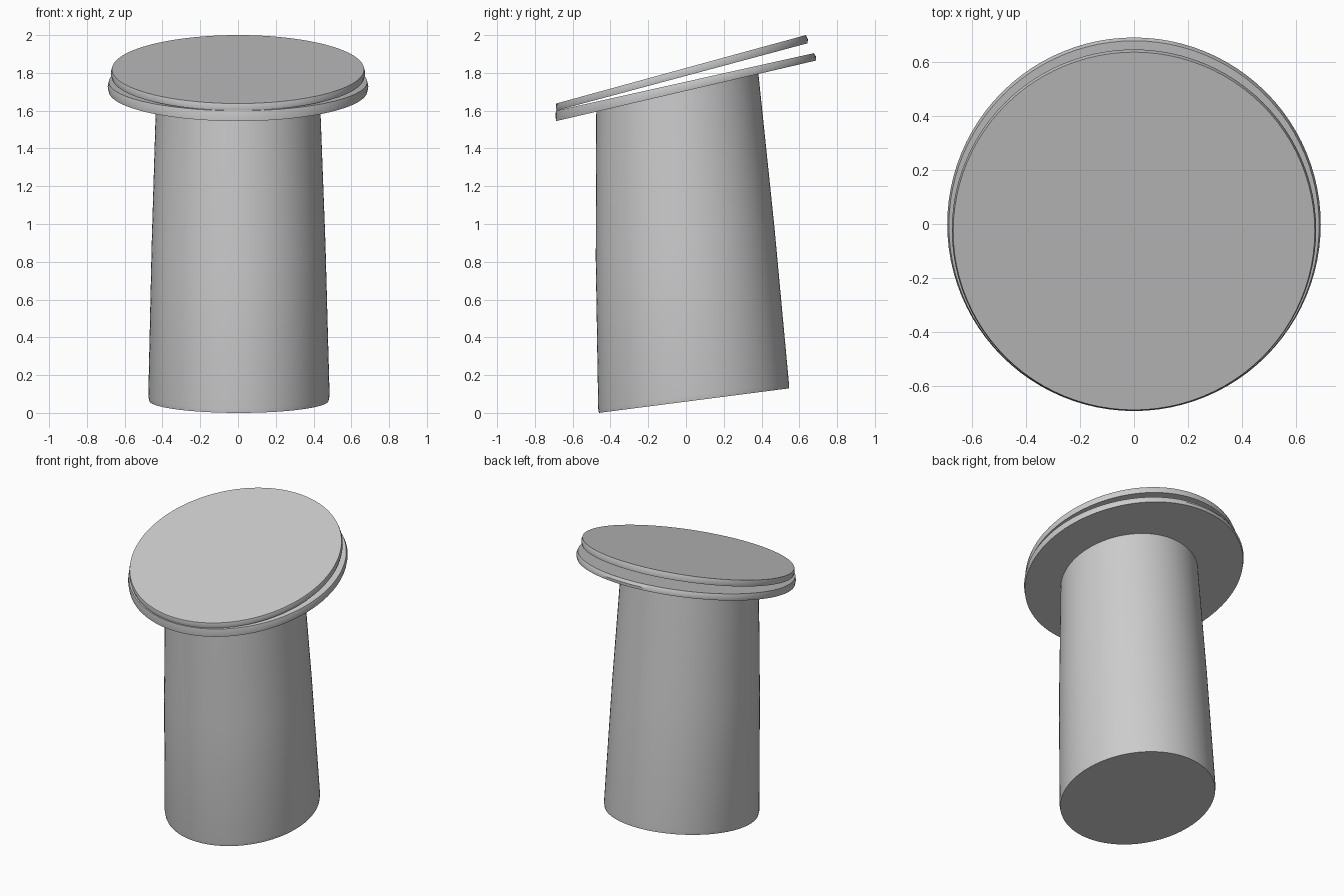
import bpy, bmesh, math

default = bpy.data.objects.get("Cube")
if default:
    bpy.data.objects.remove(default, do_unlink=True)

SIDES = 96

grey = bpy.data.materials.new("plain grey")
grey.use_nodes = True
colour = (0.6, 0.6, 0.6, 1)
grey.diffuse_color = colour
grey.node_tree.nodes["Principled BSDF"].inputs["Base Color"].default_value = colour


def loft(name, rings):
    """Closed tube through tilted ellipses: (x, y, z, half width, half depth, slope)."""
    bm = bmesh.new()
    loops = []
    for cx, cy, cz, rx, ry, slope in rings:
        loop = []
        for i in range(SIDES):
            a = math.tau * i / SIDES
            dy = ry * math.sin(a)
            loop.append(bm.verts.new((cx + rx * math.cos(a), cy + dy, cz + slope * dy)))
        loops.append(loop)
    for low, high in zip(loops, loops[1:]):
        for i in range(SIDES):
            j = (i + 1) % SIDES
            bm.faces.new((low[i], low[j], high[j], high[i]))
    bm.faces.new(loops[0][::-1])
    bm.faces.new(loops[-1])
    mesh = bpy.data.meshes.new(name)
    bm.to_mesh(mesh)
    bm.free()
    mesh.materials.append(grey)
    obj = bpy.data.objects.new(name, mesh)
    bpy.context.collection.objects.link(obj)
    bpy.ops.object.select_all(action="DESELECT")
    obj.select_set(True)
    bpy.context.view_layer.objects.active = obj
    bpy.ops.object.shade_smooth_by_angle(angle=math.radians(35))
    return obj


# Tapered column with slanted ends, its top sunk into the lower disc
loft("column", [
    (0.005, 0.042, 0.065, 0.475, 0.503, 0.129),
    (0.005, 0.040, 0.09, 0.48, 0.505, 0.13),
    (0.003, -0.005, 0.90, 0.46, 0.473, 0.18),
    (0.0, -0.047, 1.72, 0.432, 0.428, 0.23),
])

# Lower disc, wider
loft("lower_disc", [
    (0, 0.0, 1.705, 0.685, 0.688, 0.233),
    (0, -0.001, 1.728, 0.69, 0.69, 0.228),
    (0, -0.006, 1.752, 0.684, 0.683, 0.223),
])

# Upper disc, tilted more steeply so a gap opens at the back
loft("upper_disc", [
    (0, -0.02, 1.779, 0.668, 0.664, 0.268),
    (0, -0.022, 1.798, 0.673, 0.667, 0.271),
    (0, -0.026, 1.819, 0.668, 0.661, 0.274),
])
